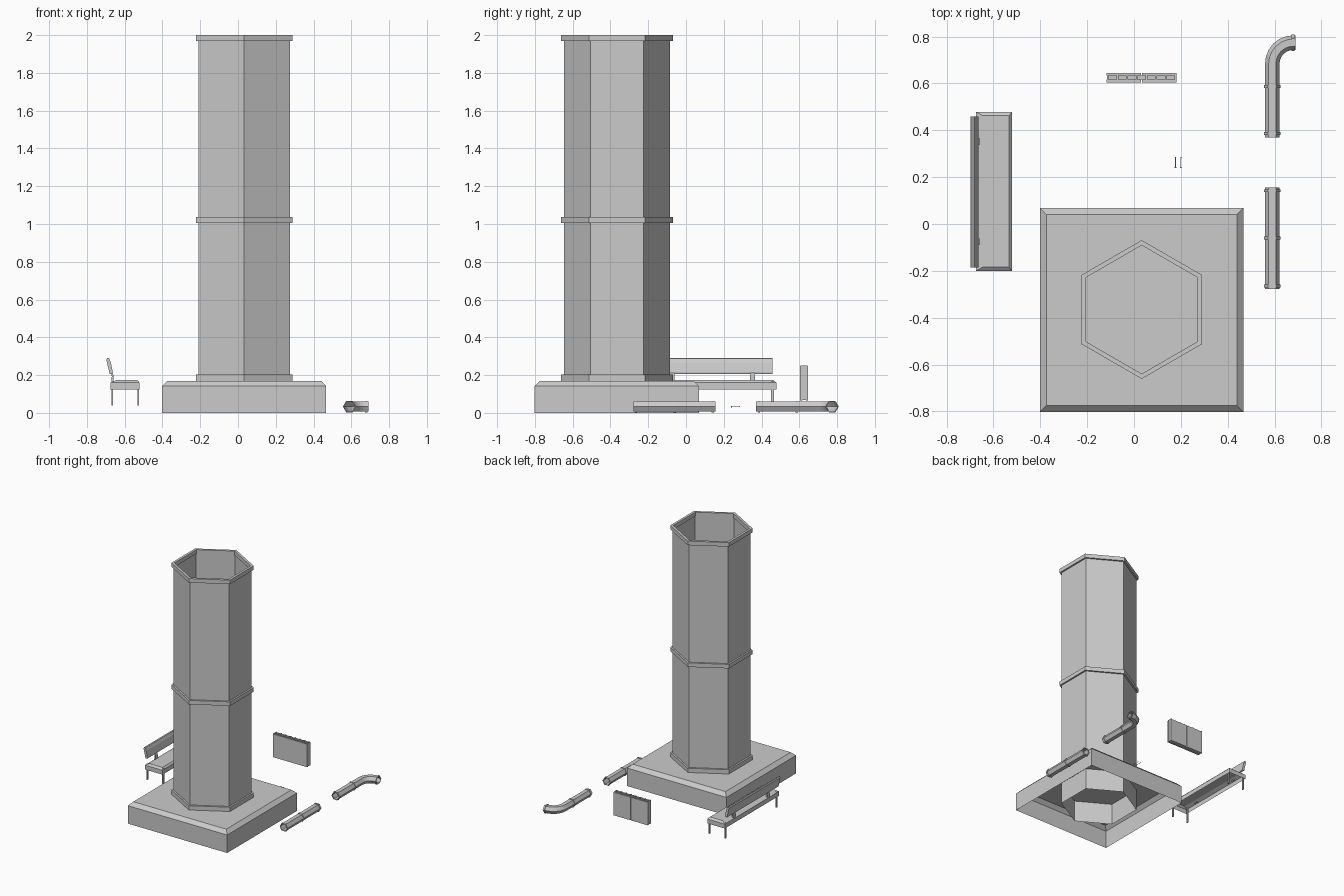
import bpy, bmesh
from math import sin, cos, pi, radians
from mathutils import Vector

if "Cube" in bpy.data.objects:
    bpy.data.objects.remove(bpy.data.objects["Cube"])


def loft(name, loops, caps=(False, False), ring=False):
    """Skin a list of equal-length point loops; optionally cap ends or join last to first."""
    bm = bmesh.new()
    vs = [[bm.verts.new(p) for p in lp] for lp in loops]
    n = len(vs[0])
    pairs = list(zip(vs, vs[1:])) + ([(vs[-1], vs[0])] if ring else [])
    for a, b in pairs:
        for i in range(n):
            j = (i + 1) % n
            bm.faces.new((a[i], a[j], b[j], b[i]))
    if caps[0]:
        bm.faces.new(vs[0][::-1])
    if caps[1]:
        bm.faces.new(vs[-1])
    bmesh.ops.recalc_face_normals(bm, faces=bm.faces)
    me = bpy.data.meshes.new(name)
    bm.to_mesh(me)
    bm.free()
    ob = bpy.data.objects.new(name, me)
    bpy.context.collection.objects.link(ob)
    return ob


def rect(x0, x1, y0, y1, z):
    return [(x0, y0, z), (x1, y0, z), (x1, y1, z), (x0, y1, z)]


def box(name, x0, x1, y0, y1, z0, z1):
    return loft(name, [rect(x0, x1, y0, y1, z0), rect(x0, x1, y0, y1, z1)], (True, True))


def tower_hex(r, z):
    return [(0.033 + r * sin(k * pi / 3), -0.365 - r * cos(k * pi / 3), z) for k in range(6)]


def pipe_hex(x, y, heading, r, n=6):
    """Section of a pipe lying in the ground plane, heading measured from +y towards +x."""
    side = Vector((cos(heading), -sin(heading), 0))
    up = Vector((0, 0, 1))
    c = Vector((x, y, 0.033))
    return [c + r * (cos(2 * pi * k / n) * side + sin(2 * pi * k / n) * up) for k in range(n)]


# Square plinth, open underneath
loft("plinth", [rect(-0.402, 0.467, -0.802, 0.069, 0), rect(-0.402, 0.467, -0.802, 0.069, 0.142),
                rect(-0.374, 0.439, -0.774, 0.041, 0.17)], (False, True))

# Hexagonal tower tube, running down through the plinth, with three trim bands
loft("tower_tube", [tower_hex(0.281, 0), tower_hex(0.281, 2.0)])
for label, z0, z1 in (("lower", 0.17, 0.204), ("middle", 1.005, 1.037), ("upper", 1.968, 2.0)):
    loft("tower_band_" + label, [tower_hex(0.274, z0), tower_hex(0.296, z0),
                                 tower_hex(0.296, z1), tower_hex(0.274, z1)], ring=True)

# Bench: shell seat, legs, tilted backrest on two brackets
loft("bench_seat", [rect(-0.674, -0.521, -0.2, 0.478, 0.125), rect(-0.674, -0.521, -0.2, 0.478, 0.16),
                    rect(-0.645, -0.533, -0.184, 0.462, 0.173)], (False, True))
for x in (-0.667, -0.528):
    for y in (-0.18, 0.458):
        box("bench_leg", x - 0.004, x + 0.004, y - 0.007, y + 0.007, 0.04, 0.165)
back = [(-0.680, 0.207), (-0.697, 0.282), (-0.692, 0.291), (-0.682, 0.289),
        (-0.673, 0.265), (-0.663, 0.215), (-0.666, 0.207)]
loft("bench_backrest", [[(x, y, z) for x, z in back] for y in (-0.185, 0.459)], (True, True))
bracket = [(-0.671, 0.16), (-0.659, 0.16), (-0.659, 0.195), (-0.668, 0.225), (-0.676, 0.225), (-0.668, 0.195)]
for y in (-0.075, 0.352):
    loft("bench_bracket", [[(x, yy, z) for x, z in bracket] for yy in (y - 0.014, y + 0.014)], (True, True))

# Wall panel: paired plates front and back, core sheet and cross fins on top
for y0, y1 in ((0.604, 0.616), (0.634, 0.645)):
    box("panel_plate_left", -0.117, 0.0305, y0, y1, 0.065, 0.247)
    box("panel_plate_right", 0.0335, 0.182, y0, y1, 0.065, 0.247)
box("panel_core", -0.115, 0.18, 0.616, 0.634, 0.067, 0.24)
for i in range(8):
    x = -0.112 + i * 0.289 / 7
    box("panel_fin", x - 0.004, x + 0.004, 0.606, 0.643, 0.238, 0.252)

# Two small pins with a knob at each end
for x in (0.177, 0.2):
    for nm, y, r, d in (("shaft", 0.262, 0.0015, 0.044), ("knob", 0.241, 0.004, 0.006),
                        ("tip", 0.284, 0.003, 0.004)):
        bpy.ops.mesh.primitive_cylinder_add(vertices=6, radius=r, depth=d, location=(x, y, 0.033),
                                            rotation=(radians(90), 0, 0))
        bpy.context.object.name = "pin_" + nm

# Straight pipe and elbow pipe, open hexagonal tubes
R, PX = 0.031, 0.59
loft("straight_pipe", [pipe_hex(PX, -0.277, 0, R), pipe_hex(PX, 0.155, 0, R)])
elbow = [(PX, 0.37, 0)]
for i in range(7):
    a = i * pi / 12
    elbow.append((PX + 0.09 * (1 - cos(a)), 0.684 + 0.09 * sin(a), a))
elbow.append((0.69, 0.774, pi / 2))
loft("elbow_pipe", [pipe_hex(x, y, h, R) for x, y, h in elbow])

# Raised collars around the pipes
for x, y, h in ((PX, -0.265, 0), (PX, -0.06, 0), (PX, 0.142, 0),
                (PX, 0.386, 0), (PX, 0.587, 0), (0.679, 0.774, pi / 2)):
    loops = []
    for t, r in ((-0.006, 0.029), (-0.006, 0.035), (0.006, 0.035), (0.006, 0.029)):
        loops.append(pipe_hex(x + t * sin(h), y + t * cos(h), h, r))
    loft("pipe_collar", loops, ring=True)
